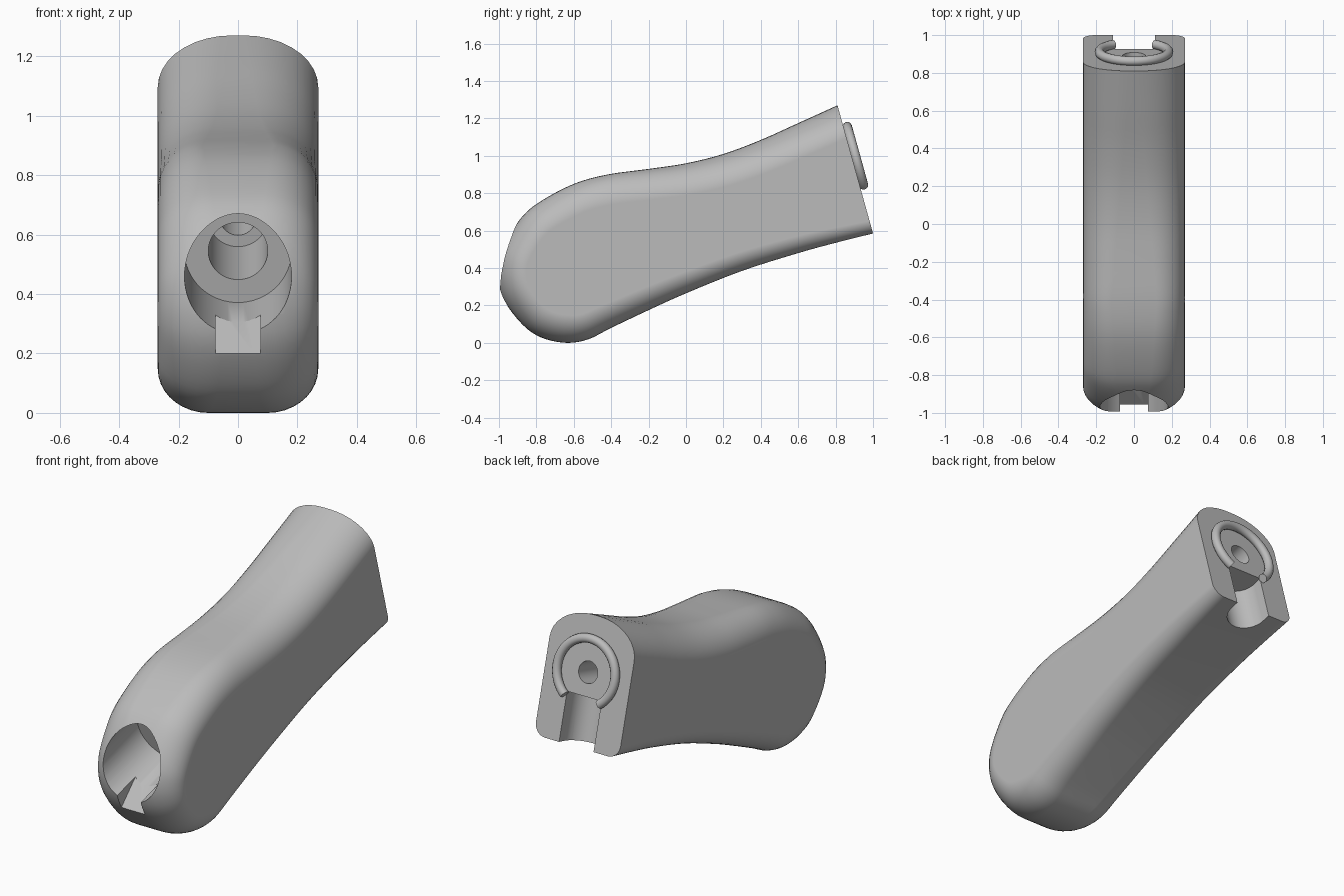
import bpy, bmesh
from math import sin, cos, pi, radians, atan2
from mathutils import Matrix, Vector

if "Cube" in bpy.data.objects:
    bpy.data.objects.remove(bpy.data.objects["Cube"])

grey = bpy.data.materials.new("grey")
grey.use_nodes = True
grey.diffuse_color = (0.5, 0.5, 0.5, 1)
grey.node_tree.nodes["Principled BSDF"].inputs["Base Color"].default_value = grey.diffuse_color

HALF = 0.27                       # half width of the grip
TOP_END, LOW_END = Vector((0.81, 1.27)), Vector((1.0, 0.585))
edge = (LOW_END - TOP_END).normalized()
# Frame on the back face: local y runs along the bore, local z up the face
tilt = atan2(edge.x, -edge.y)
frame = Matrix.Translation((0, 0.892, 0.975)) @ Matrix.Rotation(tilt, 4, 'X')


def make(name, bm, matrix=Matrix()):
    bmesh.ops.recalc_face_normals(bm, faces=bm.faces)
    mesh = bpy.data.meshes.new(name)
    bm.to_mesh(mesh)
    bm.free()
    mesh.materials.append(grey)
    obj = bpy.data.objects.new(name, mesh)
    obj.matrix_world = matrix
    bpy.context.collection.objects.link(obj)
    return obj


def activate(obj):
    bpy.ops.object.select_all(action='DESELECT')
    obj.select_set(True)
    bpy.context.view_layer.objects.active = obj


def bore(name, radius, start, end):
    bm = bmesh.new()
    place = Matrix.Translation((0, (start + end) / 2, 0)) @ Matrix.Rotation(pi / 2, 4, 'X')
    bmesh.ops.create_cone(bm, cap_ends=True, segments=64, radius1=radius,
                          radius2=radius, depth=end - start, matrix=place)
    return make(name, bm, frame)


def spline(points, steps):
    """Smooth curve through the points, with the index of each sample."""
    ext = [points[0] * 2 - points[1]] + points + [points[-1] * 2 - points[-2]]
    out = []
    for i in range(len(points) - 1):
        a, b, c, d = ext[i:i + 4]
        for k in range(steps):
            t = k / steps
            p = (b * 2 + (c - a) * t + (a * 2 - b * 5 + c * 4 - d) * t ** 2
                 + (b * 3 - a - c * 3 + d) * t ** 3) / 2
            out.append((p, i + t))
    return out + [(points[-1], len(points) - 1)]


def rounding(u):
    """Flat half width and edge inset, blended along the outline."""
    keys = [(0, 0.02, 0.18), (6, 0.12, 0.16), (12, 0.04, 0.15),
            (16, 0.1, 0.15), (24, 0.2, 0.07)]
    for (a, f0, r0), (b, f1, r1) in zip(keys, keys[1:]):
        if u <= b:
            t = (u - a) / (b - a)
            return f0 + (f1 - f0) * t, r0 + (r1 - r0) * t


# Grip body: side outline swept across the width with rounded edges
outline = [TOP_END] + [Vector(p) for p in (
    (0.6, 1.175), (0.4, 1.085), (0.2, 1.01), (0, 0.96), (-0.2, 0.93),
    (-0.42, 0.9), (-0.6, 0.85), (-0.78, 0.755), (-0.88, 0.67), (-0.97, 0.53),
    (-1.005, 0.42), (-1, 0.3), (-0.95, 0.19), (-0.85, 0.075), (-0.75, 0.02),
    (-0.63, 0), (-0.52, 0.02), (-0.4, 0.08), (-0.2, 0.175), (0, 0.265),
    (0.3, 0.385), (0.6, 0.48), (0.8, 0.535))] + [LOW_END]
samples = spline(outline, 4)
STEPS = 9
bm = bmesh.new()
rows = []
for i, (p, u) in enumerate(samples):
    along = samples[min(i + 1, len(samples) - 1)][0] - samples[max(i - 1, 0)][0]
    inward = Vector((-along.y, along.x)).normalized()
    if i == 0:
        inward = edge
    elif i == len(samples) - 1:
        inward = -edge
    flat, inset = rounding(u)
    half = []
    for k in range(STEPS + 1):
        a = k / STEPS * pi / 2
        q = p + inward * inset * (1 - cos(a))
        half.append((flat + (HALF - flat) * sin(a), q.x, q.y))
    row = [(-x, y, z) for x, y, z in reversed(half)] + half
    rows.append([bm.verts.new(v) for v in row])
for r, s in zip(rows, rows[1:]):
    for k in range(len(r) - 1):
        bm.faces.new((r[k], r[k + 1], s[k + 1], s[k]))
bm.faces.new([r[0] for r in rows])
bm.faces.new([r[-1] for r in rows])
bm.faces.new(rows[0] + rows[-1][::-1])
grip = make("grip_body", bm)

# Stepped bore from the nose through to the back
cutters = [bore("nose_bore_cutter", 0.18, -2.4, -1.61),
           bore("middle_bore_cutter", 0.1, -1.7, -1.195),
           bore("through_hole_cutter", 0.06, -1.3, 0.2)]

# Sloping notch under the nose opening
bm = bmesh.new()
bmesh.ops.create_cube(bm, size=1, matrix=Matrix.Translation((0, 0, 0.1))
                      @ Matrix.Diagonal((0.15, 0.3, 0.2, 1)))
cutters.append(make("notch_cutter", bm, Matrix.Translation((0, -0.9, 0.255))
                    @ Matrix.Rotation(radians(45), 4, 'X')))

# Round-floored slot down the back face
bm = bmesh.new()
W = 0.11
section = [(W, 0.2), (-W, 0.2)]
section += [(-W * cos(k * pi / 24), -0.05 - W * sin(k * pi / 24)) for k in range(25)]
face = bm.faces.new([bm.verts.new((x, y, -0.13)) for x, y in section])
wall = bmesh.ops.extrude_face_region(bm, geom=[face])
bmesh.ops.translate(bm, vec=(0, 0, -0.7),
                    verts=[g for g in wall["geom"] if isinstance(g, bmesh.types.BMVert)])
cutters.append(make("slot_cutter", bm, frame))

bpy.context.view_layer.update()
for cutter in cutters:
    cutter.hide_render = True
    mod = grip.modifiers.new(cutter.name, 'BOOLEAN')
    mod.operation, mod.solver, mod.object = 'DIFFERENCE', 'EXACT', cutter
    activate(grip)
    bpy.ops.object.modifier_apply(modifier=mod.name)
    bpy.data.objects.remove(cutter)
bpy.ops.object.shade_smooth_by_angle(angle=radians(30))
weighted = grip.modifiers.new("even_shading", 'WEIGHTED_NORMAL')
weighted.keep_sharp = True

# Open ring standing on the back face
curve = bpy.data.curves.new("back_ring", 'CURVE')
curve.dimensions = '3D'
curve.bevel_depth, curve.bevel_resolution = 0.025, 4
curve.use_fill_caps = True
path = curve.splines.new('POLY')
COUNT, GAP = 48, radians(37)
path.points.add(COUNT)
for k, point in enumerate(path.points):
    a = -pi / 2 + GAP + (2 * pi - 2 * GAP) * k / COUNT
    point.co = (0.183 * cos(a), 0.02, 0.183 * sin(a), 1)
curve.materials.append(grey)
ring = bpy.data.objects.new("back_ring", curve)
ring.matrix_world = frame
bpy.context.collection.objects.link(ring)
activate(ring)
bpy.ops.object.convert(target='MESH')
bpy.ops.object.shade_smooth_by_angle(angle=radians(40))
